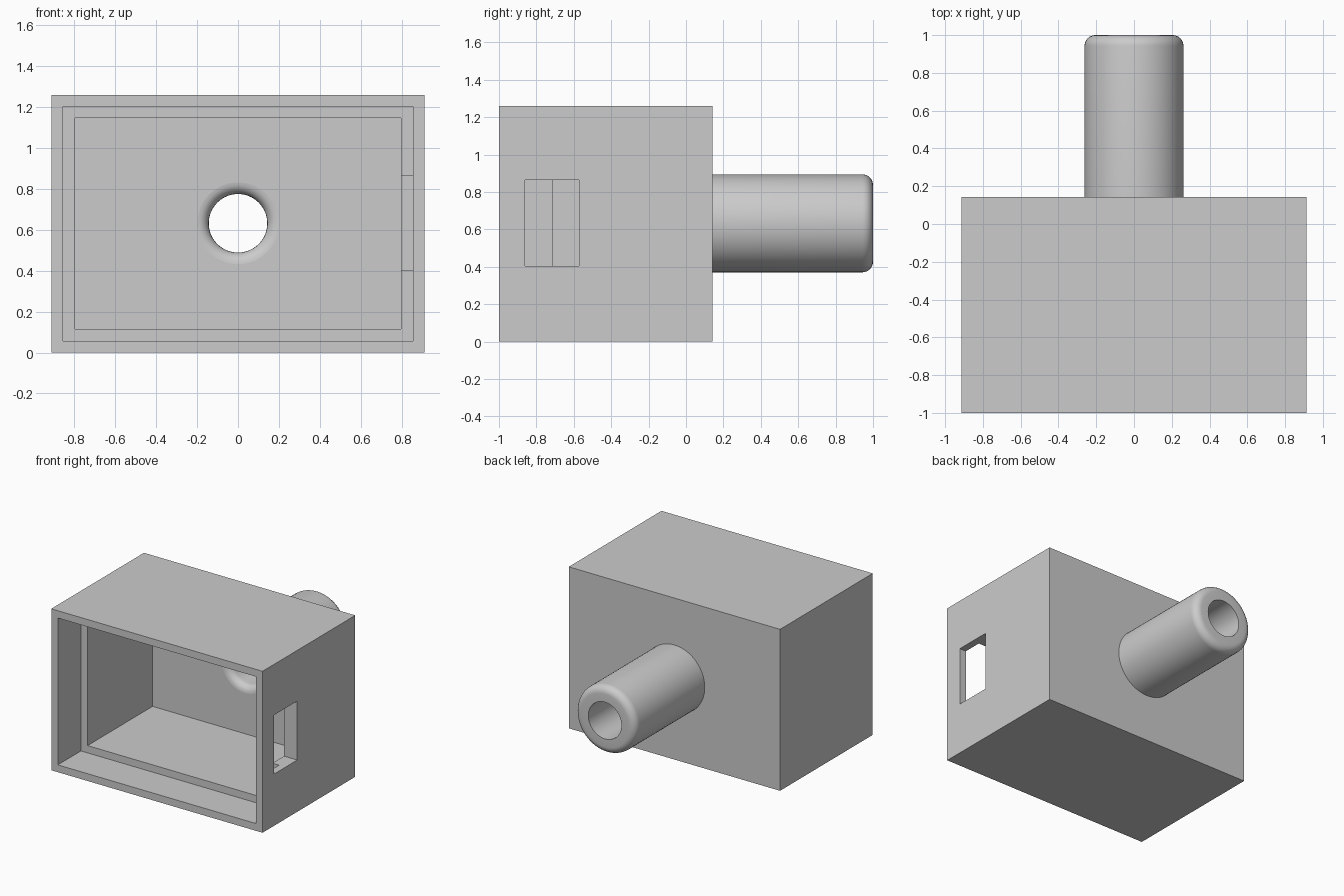
import bpy, bmesh, math
from mathutils import Matrix, Vector

cube = bpy.data.objects.get("Cube")
if cube:
    bpy.data.objects.remove(cube, do_unlink=True)

WALL = 0.057           # shell thickness and fillet radius
HALF_W, HEIGHT = 0.912, 1.26
FRONT, BACK = -1.0, 0.143
AXIS_Z = HEIGHT / 2 + 0.002
BORE, TUBE_R = 0.143, 0.262

grey = bpy.data.materials.new("light grey")
grey.use_nodes = True
grey.diffuse_color = (0.6, 0.6, 0.6, 1)
grey.node_tree.nodes["Principled BSDF"].inputs["Base Color"].default_value = (0.6, 0.6, 0.6, 1)


def make_object(name, bm):
    bmesh.ops.recalc_face_normals(bm, faces=bm.faces)
    mesh = bpy.data.meshes.new(name)
    bm.to_mesh(mesh)
    bm.free()
    mesh.materials.append(grey)
    obj = bpy.data.objects.new(name, mesh)
    bpy.context.collection.objects.link(obj)
    return obj


def box(name, x0, x1, y0, y1, z0, z1):
    bm = bmesh.new()
    size = Matrix.Diagonal((x1 - x0, y1 - y0, z1 - z0, 1))
    centre = Matrix.Translation(((x0 + x1) / 2, (y0 + y1) / 2, (z0 + z1) / 2))
    bmesh.ops.create_cube(bm, size=1, matrix=centre @ size)
    return make_object(name, bm)


def activate(obj):
    bpy.ops.object.select_all(action='DESELECT')
    obj.select_set(True)
    bpy.context.view_layer.objects.active = obj


def cut(obj, cutter):
    cutter.hide_render = True
    mod = obj.modifiers.new("cut", 'BOOLEAN')
    mod.operation, mod.solver, mod.object = 'DIFFERENCE', 'EXACT', cutter
    activate(obj)
    bpy.ops.object.modifier_apply(modifier=mod.name)
    bpy.data.objects.remove(cutter, do_unlink=True)


def cavity(name, inset, y0, y1):
    return box(name, inset - HALF_W, HALF_W - inset, y0, y1, inset, HEIGHT - inset)


# Housing: open shell with a stepped lip around the front
housing = box("housing", -HALF_W, HALF_W, FRONT, BACK, 0, HEIGHT)
cut(housing, cavity("main_cavity", 2 * WALL, FRONT - 0.1, BACK - WALL))
cut(housing, cavity("lid_recess", WALL, FRONT - 0.1, FRONT + 5 * WALL))

# Side window through the left wall
cut(housing, box("window_cutter", HALF_W - 4 * WALL, HALF_W + 0.1, -0.86, -0.572, 0.404, 0.864))

# Round opening in the back wall
bm = bmesh.new()
bmesh.ops.create_cone(bm, cap_ends=True, segments=64, radius1=BORE + WALL,
                      radius2=BORE + WALL, depth=0.3,
                      matrix=Matrix.Translation((0, BACK, AXIS_Z)) @ Matrix.Rotation(math.pi / 2, 4, 'X'))
cut(housing, make_object("bore_cutter", bm))

# Tube: lathed profile with flared inlet and rounded outer end
arc = [math.radians(a) for a in range(0, 91, 15)]
profile = [(BORE + WALL - WALL * math.sin(a), BACK - WALL * math.cos(a)) for a in arc]
profile.append((BORE, 1.0))
profile += [(TUBE_R - WALL + WALL * math.sin(a), 1 - WALL + WALL * math.cos(a)) for a in arc]
profile.append((TUBE_R, BACK))
bm = bmesh.new()
verts = [bm.verts.new((r, y, AXIS_Z)) for r, y in profile]
edges = [bm.edges.new(pair) for pair in zip(verts, verts[1:])]
bmesh.ops.spin(bm, geom=verts + edges, cent=Vector((0, 0, AXIS_Z)), axis=(0, 1, 0),
               angle=2 * math.pi, steps=64)
bmesh.ops.remove_doubles(bm, verts=bm.verts, dist=0.0005)
# Closing ring keeps the lathe watertight while normals are set
rims = [e for e in bm.edges if e.is_boundary]
bmesh.ops.bridge_loops(bm, edges=rims)
tube = make_object("cable_tube", bm)
activate(tube)
bpy.ops.object.shade_smooth_by_angle(angle=math.radians(30))
